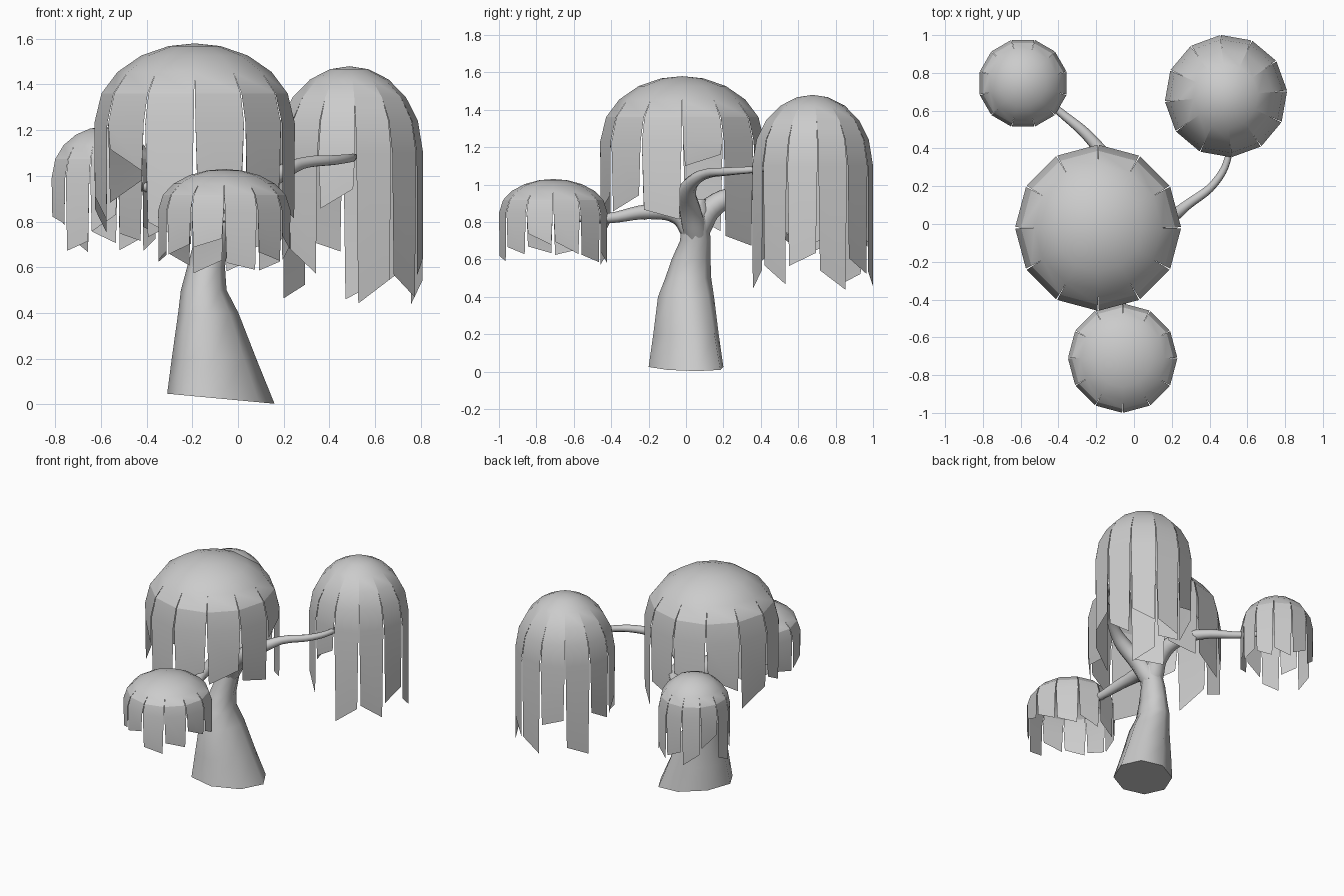
import bpy, bmesh, random
from math import sin, cos, pi, radians
from mathutils import Vector

if "Cube" in bpy.data.objects:
    bpy.data.objects.remove(bpy.data.objects["Cube"])

random.seed(11)
SIDES = 12


def finish(bm, name):
    mesh = bpy.data.meshes.new(name)
    bm.to_mesh(mesh)
    bm.free()
    ob = bpy.data.objects.new(name, mesh)
    bpy.context.collection.objects.link(ob)
    return ob


def smooth(ob, angle=60):
    bpy.ops.object.select_all(action='DESELECT')
    ob.select_set(True)
    bpy.context.view_layer.objects.active = ob
    bpy.ops.object.shade_smooth_by_angle(angle=radians(angle))


def canopy(name, x, y, radius, top, rim, low, spread, turn, ends={}):
    """Dome of twelve gores, each hanging down as a strip with a slanted end."""
    bm = bmesh.new()
    step = 2 * pi / SIDES
    angles = [0, 15, 32, 50, 68, 90]

    def point(a, r, z):
        return Vector((x + r * cos(a), y + r * sin(a), z))

    for i in range(SIDES):
        a0, a1 = radians(turn) + i * step, radians(turn) + (i + 1) * step
        rows = []
        for k, t in enumerate(angles):
            r, z = radius * sin(radians(t)), rim + (top - rim) * cos(radians(t))
            p, q = point(a0, r, z), point(a1, r, z)
            inset = max(0, k - 3) * 0.009
            rows.append((p.lerp(q, inset), q.lerp(p, inset)))
        # hanging end, narrower and cut at a slant
        end = low + random.uniform(-spread, spread)
        slant = random.choice((-1, 1)) * random.uniform(0.2, 0.6) * spread
        end, slant = ends.get(i, (end, slant))
        p, q = point(a0, radius, end - slant), point(a1, radius, end + slant)
        rows.append((p.lerp(q, 0.07), q.lerp(p, 0.07)))
        verts = [[bm.verts.new(c) for c in row] for row in rows[1:]]
        tip = bm.verts.new(rows[0][0])
        bm.faces.new((tip, verts[0][0], verts[0][1]))
        for u, v in zip(verts, verts[1:]):
            bm.faces.new((u[0], v[0], v[1], u[1]))
    bmesh.ops.remove_doubles(bm, verts=bm.verts, dist=0.0005)
    ob = finish(bm, name)
    smooth(ob, 20)
    return ob


def branch(name, points):
    """Tapered smooth limb through (x, y, z, radius) points."""
    cu = bpy.data.curves.new(name, 'CURVE')
    cu.dimensions = '3D'
    cu.bevel_depth = 1
    cu.bevel_resolution = 2
    cu.resolution_u = 5
    cu.use_fill_caps = True
    sp = cu.splines.new('BEZIER')
    sp.bezier_points.add(len(points) - 1)
    for b, (px, py, pz, r) in zip(sp.bezier_points, points):
        b.co = (px, py, pz)
        b.radius = r
        b.handle_left_type = b.handle_right_type = 'AUTO'
    ob = bpy.data.objects.new(name, cu)
    bpy.context.collection.objects.link(ob)
    bpy.ops.object.select_all(action='DESELECT')
    ob.select_set(True)
    bpy.context.view_layer.objects.active = ob
    bpy.ops.object.convert(target='MESH')
    smooth(bpy.context.view_layer.objects.active)


# Trunk: centre x, centre y, z, half width, half depth
bm = bmesh.new()
rings = []
profile = [(-.075, 0, .025, .235, .20), (-.105, 0, .2, .185, .175), (-.13, 0, .4, .132, .150),
           (-.15, .012, .5, .1, .123), (-.14, .027, .6, .083, .104), (-.12, .05, .7, .076, .082),
           (-.10, .05, .78, .074, .075), (-.09, .06, .86, .07, .07), (-.09, .07, .92, .04, .04)]
for n, (cx, cy, z, w, d) in enumerate(profile):
    tilt = -0.022 if n == 0 else 0
    skew = max(0, .06 - .02 * n)     # the foot spreads towards the back right
    rings.append([bm.verts.new((cx + w * cos(a), cy + d * sin(a) + skew * cos(a), z + tilt * cos(a)))
                  for a in (i * 2 * pi / 8 for i in range(8))])
for u, v in zip(rings, rings[1:]):
    for i in range(8):
        j = (i + 1) % 8
        bm.faces.new((u[i], u[j], v[j], v[i]))
bm.faces.new(rings[0][::-1])
bm.faces.new(rings[-1])
smooth(finish(bm, "trunk"))

# Branches
branch("right_branch", [(-.1, .05, .75, .07), (-.01, .02, .87, .06), (.1, .005, .96, .05),
                        (.2, .04, 1.02, .036), (.28, .1, 1.055, .027), (.43, .22, 1.07, .022),
                        (.5, .36, 1.08, .018), (.5, .48, 1.09, .014)])
branch("left_branch", [(-.11, .06, .76, .07), (-.1, .14, .88, .06), (-.13, .3, .95, .045),
                       (-.22, .44, .96, .032), (-.4, .6, .95, .022), (-.52, .7, .96, .015)])
branch("front_branch", [(-.11, .05, .74, .07), (-.12, -.04, .84, .055), (-.11, -.2, .855, .04),
                        (-.07, -.42, .82, .027), (-.06, -.58, .82, .018)])

# Foliage; the dictionaries set the end height and slant of single strips
canopy("main_canopy", -.19, -.02, .44, 1.58, 1.23, .83, .13, 0,
       {0: (1.13, .035), 1: (.7, -.03), 7: (1.07, -.055), 10: (.9, .05), 11: (.84, -.03)})
canopy("right_canopy", .487, .677, .325, 1.48, 1.10, .61, .12, 5,
       {0: (.49, -.06), 8: (.9, .05), 11: (.6, .04)})
canopy("left_canopy", -.587, .745, .238, 1.215, .99, .75, .08, 15)
canopy("front_canopy", -.06, -.71, .29, 1.03, .85, .65, .07, 0)
